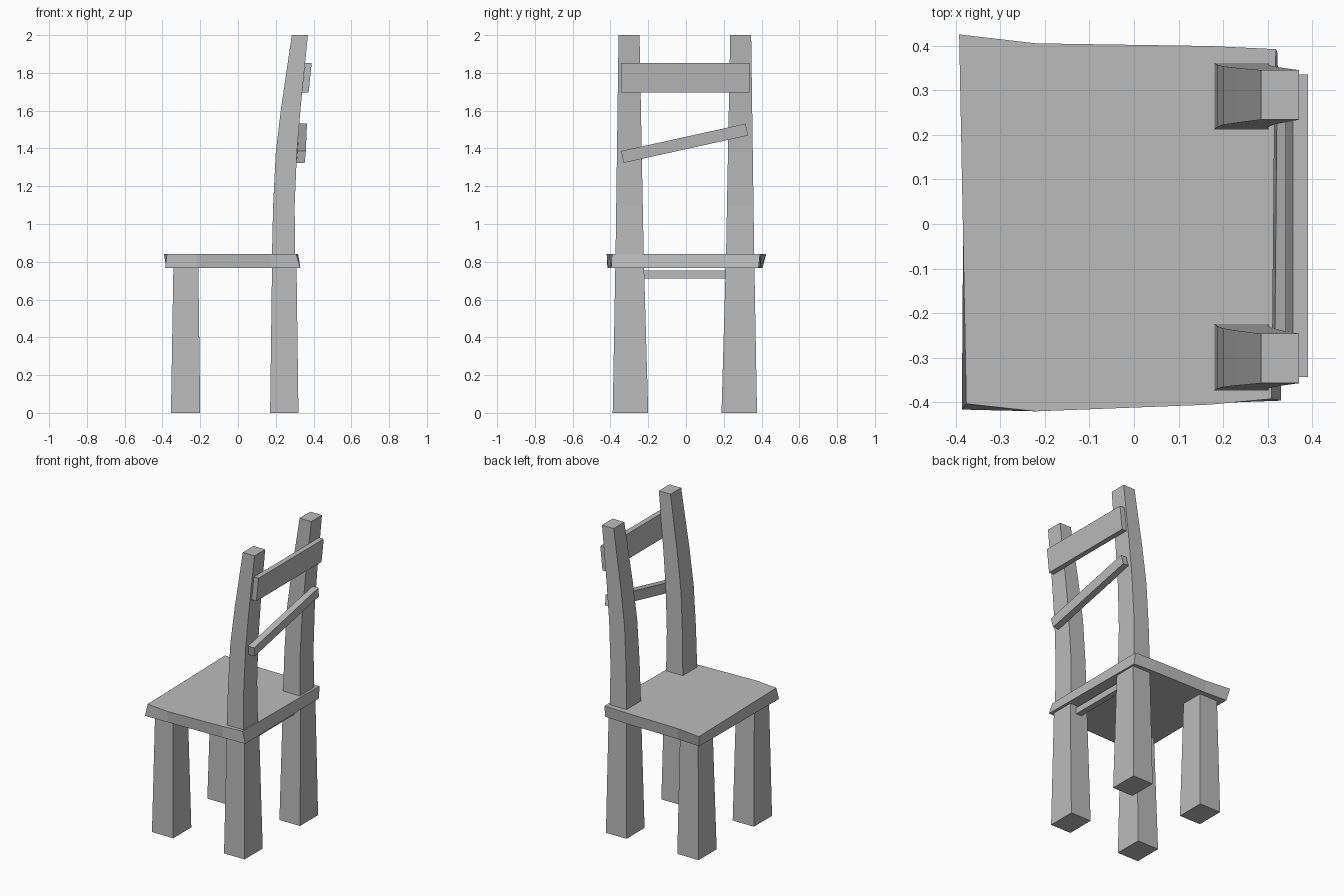
import bpy
import bmesh
from mathutils import Vector

old = bpy.data.objects.get("Cube")
if old:
    bpy.data.objects.remove(old, do_unlink=True)

wood = bpy.data.materials.new("plain grey")
wood.use_nodes = True
grey = (0.5, 0.5, 0.5, 1)
wood.diffuse_color = grey
wood.node_tree.nodes["Principled BSDF"].inputs["Base Color"].default_value = grey


def loft(name, rings):
    """Skin a stack of matching rings into a closed, flat-shaded solid."""
    bm = bmesh.new()
    loops = [[bm.verts.new(p) for p in ring] for ring in rings]
    for low, high in zip(loops, loops[1:]):
        for i in range(len(low)):
            j = (i + 1) % len(low)
            bm.faces.new((low[i], low[j], high[j], high[i]))
    bm.faces.new(loops[0][::-1])
    bm.faces.new(loops[-1])
    bmesh.ops.recalc_face_normals(bm, faces=bm.faces)
    mesh = bpy.data.meshes.new(name)
    bm.to_mesh(mesh)
    bm.free()
    mesh.materials.append(wood)
    obj = bpy.data.objects.new(name, mesh)
    bpy.context.collection.objects.link(obj)
    return obj


def rect(x0, x1, y0, y1, z):
    return [(x0, y0, z), (x1, y0, z), (x1, y1, z), (x0, y1, z)]


def slat(name, start, end, depth, height, lean):
    """Board across the back; lean shifts its top edge backwards."""
    rings = []
    for point in (Vector(start), Vector(end)):
        along = (Vector(end) - Vector(start)).normalized()
        up = Vector((1, 0, 0)).cross(along) * height / 2
        tilt = Vector((lean / 2, 0, 0))
        out = Vector((depth / 2, 0, 0))
        rings.append([point - up - tilt - out, point - up - tilt + out,
                      point + up + tilt + out, point + up + tilt - out])
    return loft(name, rings)


# Back posts curve backwards: (height, front x, back x, taper 0..1)
post_profile = [(0, 0.17, 0.32), (0.77, 0.18, 0.31), (0.84, 0.18, 0.302),
                (1.1, 0.186, 0.30), (1.38, 0.20, 0.312), (1.62, 0.229, 0.332),
                (2, 0.285, 0.37)]

# Inner and outer distance from the middle at floor, seat and top
for side, word, shift in ((-1, "right", 0.008), (1, "left", -0.004)):
    def ring(x0, x1, z):
        t = min(z / 0.84, 1)
        s = max((z - 0.84) / 1.16, 0)
        inner = 0.192 + 0.024 * t + 0.022 * s + shift
        outer = 0.38 - 0.015 * t - 0.016 * s + shift
        ends = sorted((side * inner, side * outer))
        return rect(x0, x1, ends[0], ends[1], z)

    loft("back_post_" + word, [ring(a, b, z) for z, a, b in post_profile])
    loft("front_leg_" + word, [ring(-0.355, -0.20, 0), ring(-0.342, -0.21, 0.78)])

# Seat slab with a slightly uneven outline
top_outline = [(-0.376, -0.403), (-0.22, -0.42), (0.17, -0.405), (0.308, -0.392),
               (0.318, 0.392), (0.17, 0.399), (-0.22, 0.405), (-0.392, 0.425)]
low_outline = [(-0.386, -0.416), (-0.22, -0.412), (0.17, -0.402), (0.33, -0.396),
               (0.322, 0.384), (0.17, 0.392), (-0.22, 0.395), (-0.38, 0.405)]
loft("seat", [[(x, y, 0.767) for x, y in low_outline],
              [(x, y, 0.842) for x, y in top_outline]])

# Backrest boards and the rail below the seat
slat("top_back_board", (0.365, -0.343, 1.775), (0.365, 0.335, 1.775), 0.034, 0.155, 0.016)
slat("slanted_back_board", (0.334, -0.337, 1.355), (0.34, 0.322, 1.5), 0.044, 0.064, 0.006)
slat("under_seat_rail", (0.245, -0.225, 0.732), (0.245, 0.212, 0.732), 0.04, 0.042, 0)
